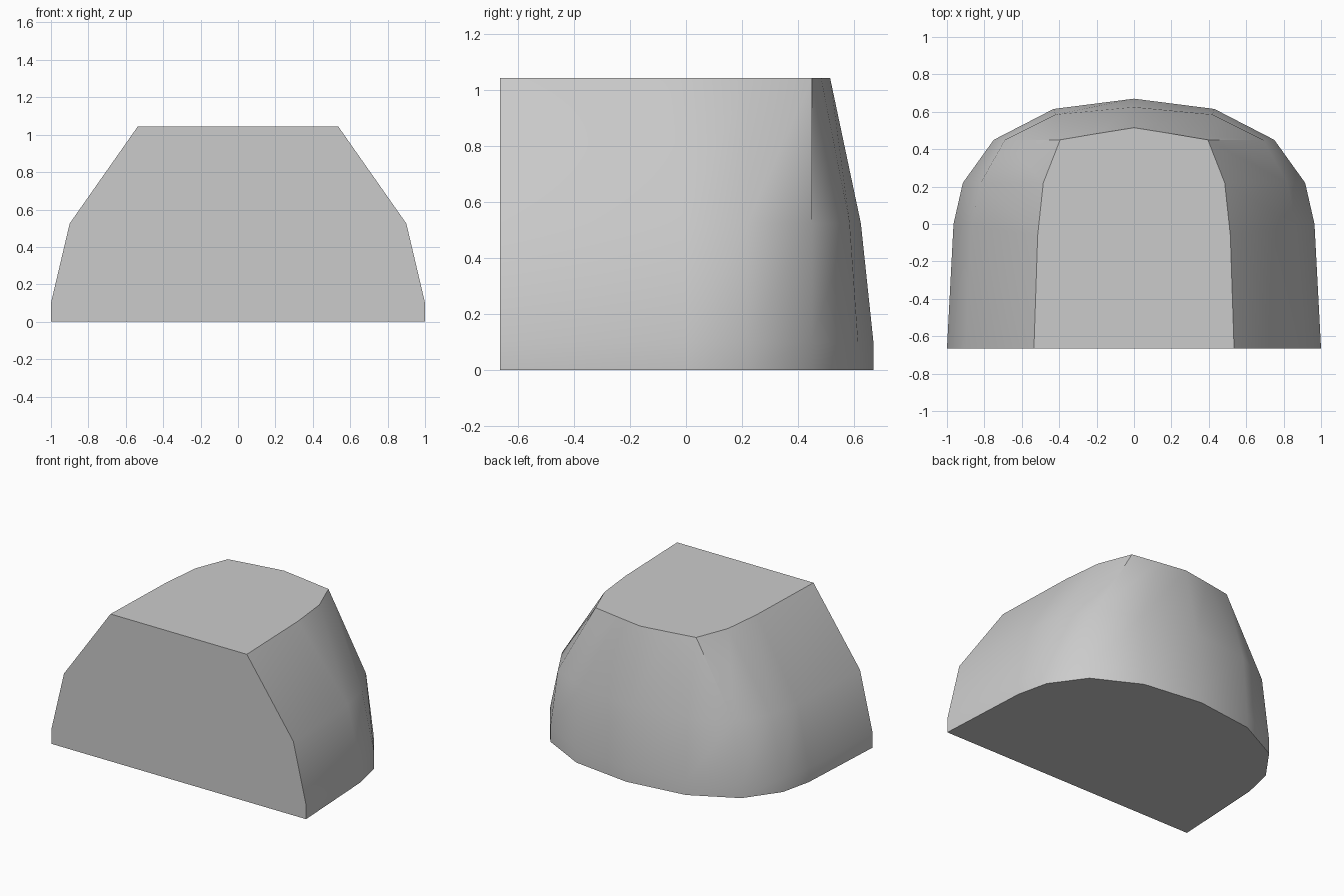
import bpy
import bmesh
import math

cube = bpy.data.objects.get("Cube")
if cube:
    bpy.data.objects.remove(cube, do_unlink=True)

# Right half of each outline, from the front corner round to the middle of the back
BASE = [(1.0, -0.665), (0.965, 0.0), (0.915, 0.22), (0.75, 0.45), (0.43, 0.615), (0, 0.67)]
SHOULDER = [(0.9, -0.665), (0.868, -0.01), (0.82, 0.22), (0.69, 0.45), (0.42, 0.585), (0, 0.625)]
CROWN = [(0.535, -0.665), (0.515, -0.06), (0.485, 0.22), (0.395, 0.45), (0.2, 0.483), (0, 0.515)]
LEVELS = [(0.0, BASE), (0.1, BASE), (0.525, SHOULDER), (1.045, CROWN)]


def mirrored(half):
    """Full open outline from the +x front corner to the -x front corner."""
    return half + [(-x, y) for x, y in reversed(half[:-1])]


def make_material(name, value):
    mat = bpy.data.materials.new(name)
    mat.use_nodes = True
    colour = (value, value, value, 1.0)
    mat.diffuse_color = colour
    mat.node_tree.nodes["Principled BSDF"].inputs["Base Color"].default_value = colour
    return mat


# Tapered block: curved wall lofted through the levels
bm = bmesh.new()
rings = [[bm.verts.new((x, y, z)) for x, y in mirrored(half)] for z, half in LEVELS]
for low, high in zip(rings, rings[1:]):
    for i in range(len(low) - 1):
        bm.faces.new((low[i], low[i + 1], high[i + 1], high[i]))

# Flat bottom, top and front
bm.faces.new(list(reversed(rings[0])))
bm.faces.new(rings[-1])
bm.faces.new([r[-1] for r in rings] + [r[0] for r in reversed(rings)])
bmesh.ops.recalc_face_normals(bm, faces=bm.faces[:])

mesh = bpy.data.meshes.new("tapered_block")
bm.to_mesh(mesh)
bm.free()
mesh.materials.append(make_material("light grey", 0.6))
block = bpy.data.objects.new("tapered_block", mesh)
bpy.context.collection.objects.link(block)

# Smooth wall with crisp rims
bpy.ops.object.select_all(action="DESELECT")
block.select_set(True)
bpy.context.view_layer.objects.active = block
bpy.ops.object.shade_smooth_by_angle(angle=math.radians(35))
